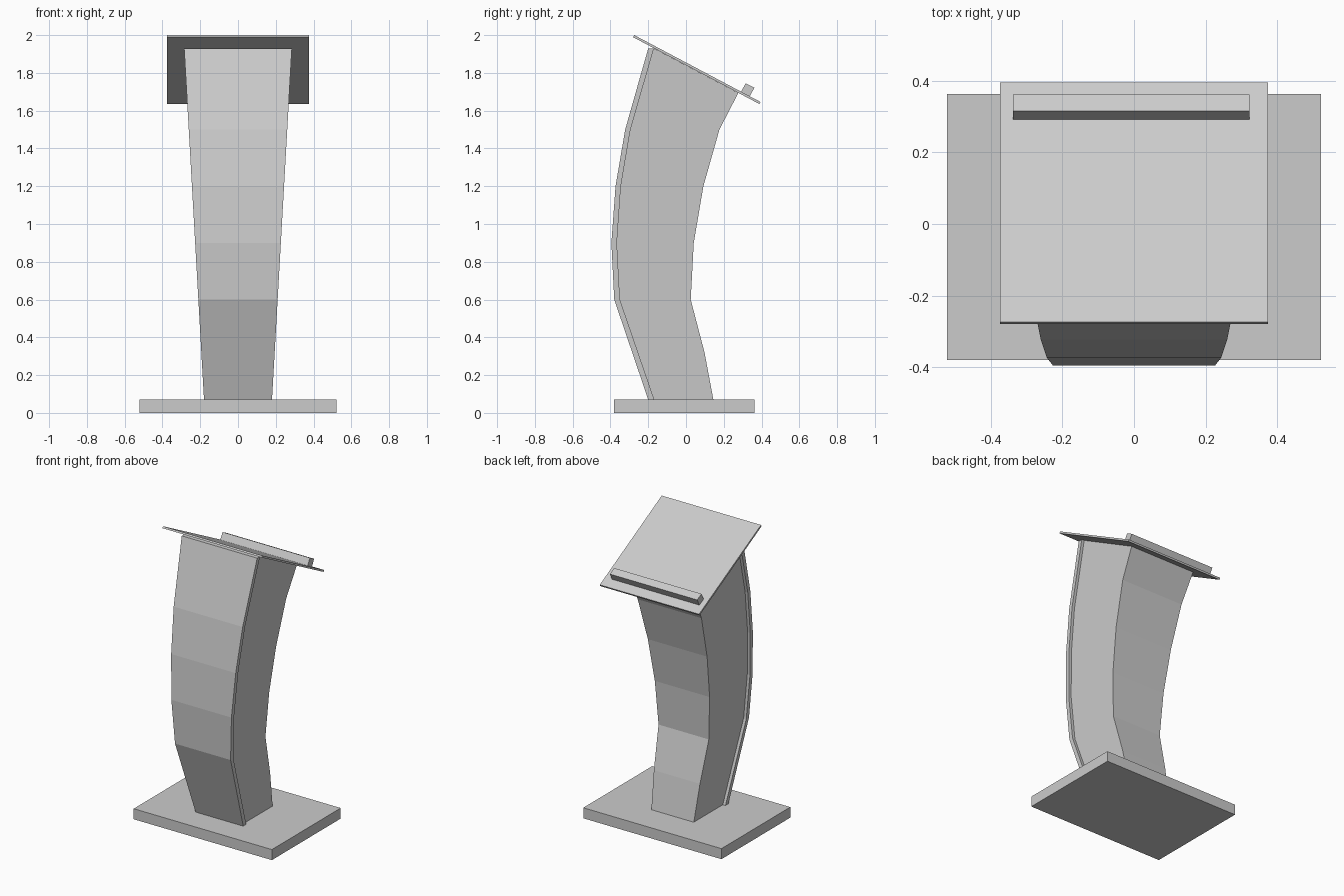
import bpy

if "Cube" in bpy.data.objects:
    bpy.data.objects.remove(bpy.data.objects["Cube"])


def side_profile(name, points, half_width, shift=0.0):
    """Sweep a (y, z) outline across x; half_width gives the reach at each height."""
    n = len(points)
    verts = [(s * half_width(z) + shift, y, z) for s in (-1, 1) for y, z in points]
    # outlines run clockwise seen from +x
    faces = [tuple(range(n)), tuple(reversed(range(n, 2 * n)))]
    faces += [(i, i + n, (i + 1) % n + n, (i + 1) % n) for i in range(n)]
    mesh = bpy.data.meshes.new(name)
    mesh.from_pydata(verts, [], faces)
    mesh.update()
    obj = bpy.data.objects.new(name, mesh)
    bpy.context.collection.objects.link(obj)
    return obj


def taper(inset=0.0):
    return lambda z: 0.18 + (z - 0.07) * 0.105 / 1.86 - inset


# Curved column lines, bottom to top
outer = [(-0.20, 0.07), (-0.38, 0.60), (-0.395, 0.90), (-0.373, 1.20), (-0.322, 1.50), (-0.20, 1.93)]
inner = [(-0.168, 0.07), (-0.35, 0.60), (-0.366, 0.90), (-0.345, 1.20), (-0.294, 1.50), (-0.17, 1.93)]
rear = [(0.145, 0.07), (0.098, 0.32), (0.025, 0.60), (0.041, 0.90), (0.092, 1.20), (0.177, 1.50), (0.277, 1.694)]

# Flat floor plate
side_profile("base_plate", [(-0.38, 0), (-0.38, 0.072), (0.363, 0.072), (0.363, 0)], lambda z: 0.522)

# Tapered column and the slightly wider front panel
side_profile("column", inner + rear[::-1], taper(0.02))
side_profile("front_panel", outer + inner[::-1], taper())

# Sloping reading surface
side_profile("reading_board", [(-0.28, 1.989), (-0.274, 2.0), (0.395, 1.646), (0.389, 1.635)], lambda z: 0.375)

# Ledge that stops papers sliding off
side_profile("paper_ledge", [(0.29, 1.698), (0.316, 1.745), (0.362, 1.721), (0.336, 1.673)],
             lambda z: 0.33, shift=-0.008)
